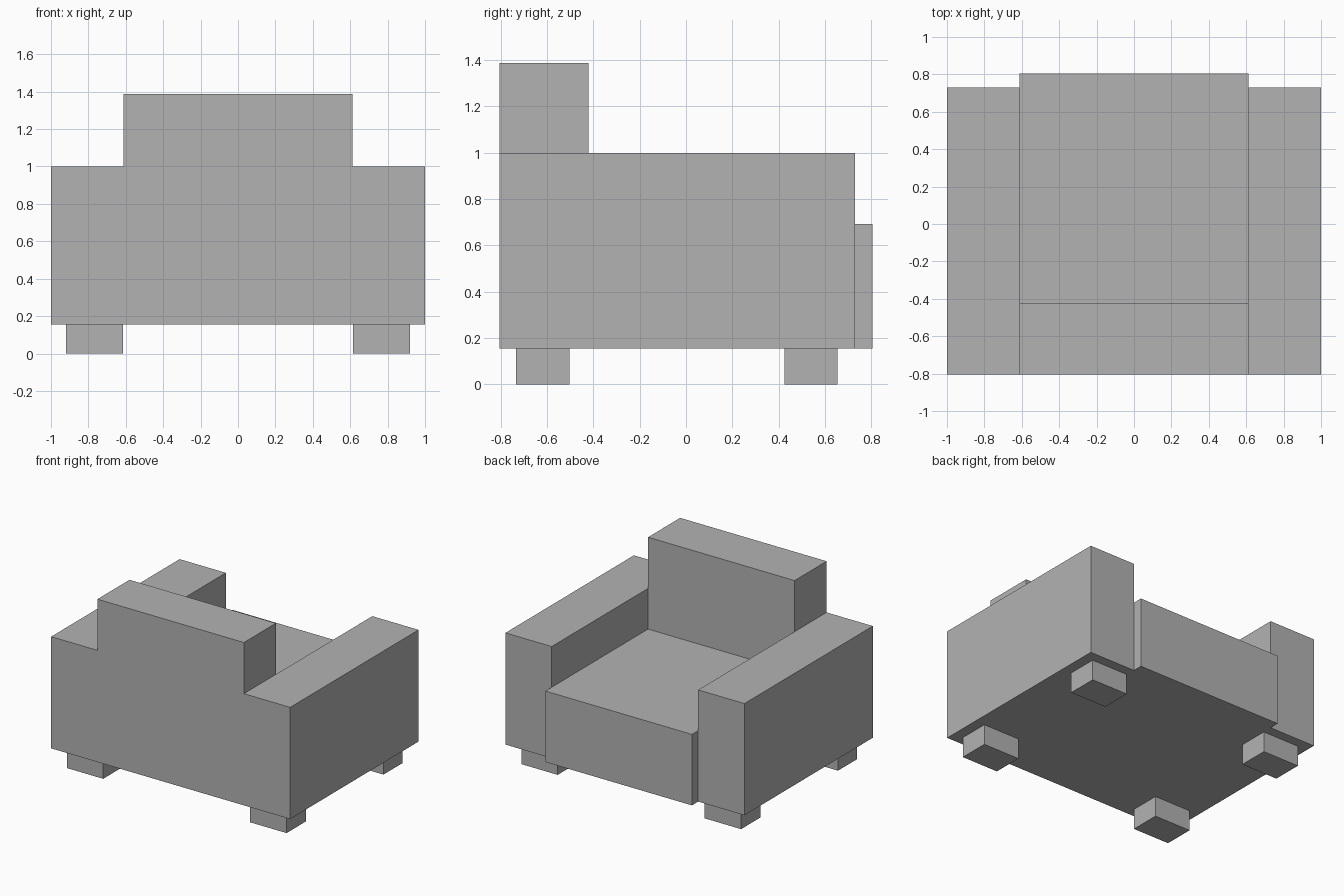
import bpy
import bmesh
from mathutils import Vector

if "Cube" in bpy.data.objects:
    bpy.data.objects.remove(bpy.data.objects["Cube"])

grey = bpy.data.materials.new("upholstery grey")
grey.diffuse_color = (0.45, 0.45, 0.45, 1.0)
grey.use_nodes = True
grey.node_tree.nodes["Principled BSDF"].inputs["Base Color"].default_value = grey.diffuse_color


def box(name, lo, hi):
    """Flat-faced box between two opposite corners."""
    lo, hi = Vector(lo), Vector(hi)
    bm = bmesh.new()
    bmesh.ops.create_cube(bm, size=1.0)
    for v in bm.verts:
        v.co = Vector(v.co[i] * (hi - lo)[i] for i in range(3))
    mesh = bpy.data.meshes.new(name)
    bm.to_mesh(mesh)
    bm.free()
    mesh.materials.append(grey)
    obj = bpy.data.objects.new(name, mesh)
    obj.location = (lo + hi) / 2
    bpy.context.collection.objects.link(obj)
    return obj


BASE = 0.155    # underside of the upholstery
INNER = 0.613   # inner face of the arms
BACK = -0.805   # rear face

# Seat block, reaching past the arms, and the tall backrest behind it
box("seat", (-INNER, -0.422, BASE), (INNER, 0.805, 0.692))
box("backrest", (-INNER, BACK, BASE), (INNER, -0.422, 1.387))

# Arms and feet on both sides
for side, s in (("left", -1), ("right", 1)):
    x0, x1 = sorted((s * INNER, s * 1.0))
    box(side + "_arm", (x0, BACK, BASE), (x1, 0.73, 1.0))
    f0, f1 = sorted((s * 0.615, s * 0.92))
    for end, y0, y1 in (("rear", -0.733, -0.503), ("front", 0.425, 0.655)):
        box(f"{end}_{side}_foot", (f0, y0, 0.0), (f1, y1, BASE))
